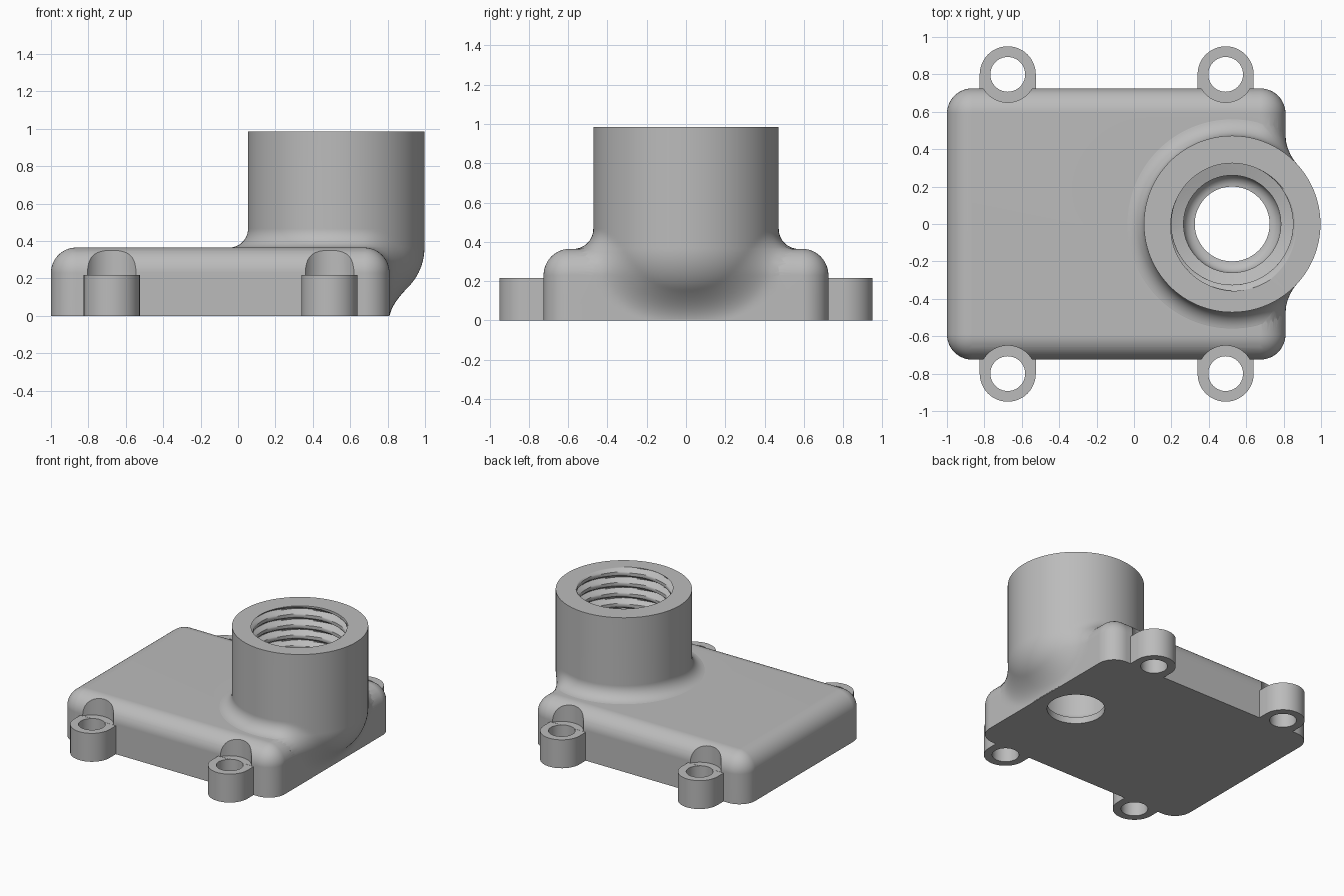
import bpy, bmesh, math
from mathutils import Vector

if "Cube" in bpy.data.objects:
    bpy.data.objects.remove(bpy.data.objects["Cube"], do_unlink=True)

# Main dimensions
X0, X1, HALF_Y, TOP, ROUND = -1.0, 0.81, 0.725, 0.365, 0.135
AXIS_X, TOWER_R, TOWER_TOP, FILLET, BELLY = 0.525, 0.472, 0.985, 0.1, 0.3
LUG_R, LUG_TOP, LUG_Y = 0.15, 0.217, 0.8

grey = bpy.data.materials.new("cast_grey")
grey.use_nodes = True
grey.diffuse_color = (0.5, 0.5, 0.5, 1)
grey.node_tree.nodes["Principled BSDF"].inputs["Base Color"].default_value = (0.5, 0.5, 0.5, 1)


def to_object(name, bm):
    bmesh.ops.recalc_face_normals(bm, faces=bm.faces)
    mesh = bpy.data.meshes.new(name)
    bm.to_mesh(mesh)
    bm.free()
    mesh.materials.append(grey)
    obj = bpy.data.objects.new(name, mesh)
    bpy.context.scene.collection.objects.link(obj)
    return obj


def loft(name, rings):
    """Closed solid through rings with equal point counts."""
    bm = bmesh.new()
    loops = [[bm.verts.new(p) for p in ring] for ring in rings]
    n = len(loops[0])
    for low, high in zip(loops, loops[1:]):
        for i in range(n):
            j = (i + 1) % n
            bm.faces.new((low[i], low[j], high[j], high[i]))
    bm.faces.new(loops[0][::-1])
    bm.faces.new(loops[-1])
    return to_object(name, bm)


def ring(cx, cy, z, radius, seg):
    """Ring whose radius may depend on the angle."""
    pts = []
    for i in range(seg):
        a = math.tau * i / seg
        r = radius(a, z) if callable(radius) else radius
        pts.append((cx + r * math.cos(a), cy + r * math.sin(a), z))
    return pts


def combine(target, other, operation):
    mod = target.modifiers.new(operation, 'BOOLEAN')
    mod.operation, mod.solver, mod.object = operation, 'EXACT', other
    bpy.context.view_layer.objects.active = target
    bpy.ops.object.modifier_apply(modifier=mod.name)
    bpy.data.objects.remove(other, do_unlink=True)


# Rounded cover plate, flat underneath
bm = bmesh.new()
bmesh.ops.create_cube(bm, size=1)
for v in bm.verts:
    v.co = ((X0 + X1) / 2 + v.co.x * (X1 - X0), v.co.y * 2 * HALF_Y, (v.co.z + 0.5) * TOP)
rounded = [e for e in bm.edges if max(v.co.z for v in e.verts) > TOP / 2]
bmesh.ops.bevel(bm, geom=rounded, offset=ROUND, segments=12, profile=0.5, affect='EDGES')
housing = to_object("cover_housing", bm)


# Tower: blend of an upright round-bottomed post with the cover
def cover_distance(x, y, z):
    p = (abs(x - (X0 + X1) / 2) - (X1 - X0) / 2 + ROUND, abs(y) - HALF_Y + ROUND, z - TOP + ROUND)
    return Vector([max(c, 0) for c in p]).length + min(max(p), 0) - ROUND


def post_distance(r, z):
    core = TOWER_R - BELLY
    if z > TOP:
        return r - TOWER_R
    return math.hypot(max(r - core, 0), z - TOP) - BELLY


def tower_radius(a, z):
    def blend(r):
        d1 = post_distance(r, z)
        d2 = cover_distance(AXIS_X + r * math.cos(a), r * math.sin(a), z)
        return max(FILLET, min(d1, d2)) - math.hypot(max(FILLET - d1, 0), max(FILLET - d2, 0))
    low, high = 0.0, TOWER_R + FILLET + 0.008
    if blend(high) < 0:
        return high
    for _ in range(24):
        mid = (low + high) / 2
        low, high = (mid, high) if blend(mid) < 0 else (low, mid)
    return low


heights = [0.004 + 0.0095 * i for i in range(38)]
heights += [TOP + 0.001 + FILLET * (i / 14) ** 2 for i in range(15)] + [TOWER_TOP]
tower = loft("tower", [ring(AXIS_X, 0, z, tower_radius, 128) for z in heights])
combine(housing, tower, 'UNION')

# Four screw lugs, with spot-faced pockets and through holes
for x in (-0.675, 0.49):
    for side in (-1, 1):
        y = LUG_Y * side
        arc = [math.pi * i / 24 for i in range(25)]
        outline = [(x + LUG_R * math.cos(a), y + side * LUG_R * math.sin(a)) for a in arc]
        outline += [(x - LUG_R, 0.64 * side), (x + LUG_R, 0.64 * side)]
        combine(housing, loft("lug", [[(px, py, z) for px, py in outline] for z in (0, LUG_TOP)]), 'UNION')
        pocket = loft("pocket", [ring(x, y, z, LUG_R, 48) for z in (LUG_TOP + 0.001, 0.5)])
        combine(housing, pocket, 'DIFFERENCE')
        hole = loft("screw_hole", [ring(x, y, z, 0.093, 40) for z in (-0.1, 0.5)])
        combine(housing, hole, 'DIFFERENCE')

# Bore: small outlet, rounded seat, plain bore, threaded mouth
PITCH, MINOR, DEPTH = 0.08, 0.325, 0.04


def thread_radius(a, z):
    t = (z / PITCH - a / math.tau) % 1
    return MINOR + DEPTH * max(0, 1 - 1.5 * abs(2 * t - 1))


profile = [(-0.1, 0.2), (0.05, 0.2)]
profile += [(0.05 + 0.06 * (1 - math.cos(t)), 0.2 + 0.06 * math.sin(t))
            for t in [math.pi / 2 * i / 6 for i in range(1, 7)]]
profile += [(0.43, 0.26), (0.45, MINOR)]
profile += [(0.46 + 0.008 * i, thread_radius) for i in range(68)]
bore = loft("bore", [ring(AXIS_X, 0, z, r, 80) for z, r in profile])
combine(housing, bore, 'DIFFERENCE')

# Smooth shading with crisp machined edges
bpy.ops.object.select_all(action='DESELECT')
housing.select_set(True)
bpy.context.view_layer.objects.active = housing
bpy.ops.object.shade_smooth_by_angle(angle=math.radians(35))
weighted = housing.modifiers.new("even_shading", 'WEIGHTED_NORMAL')
weighted.keep_sharp = True
